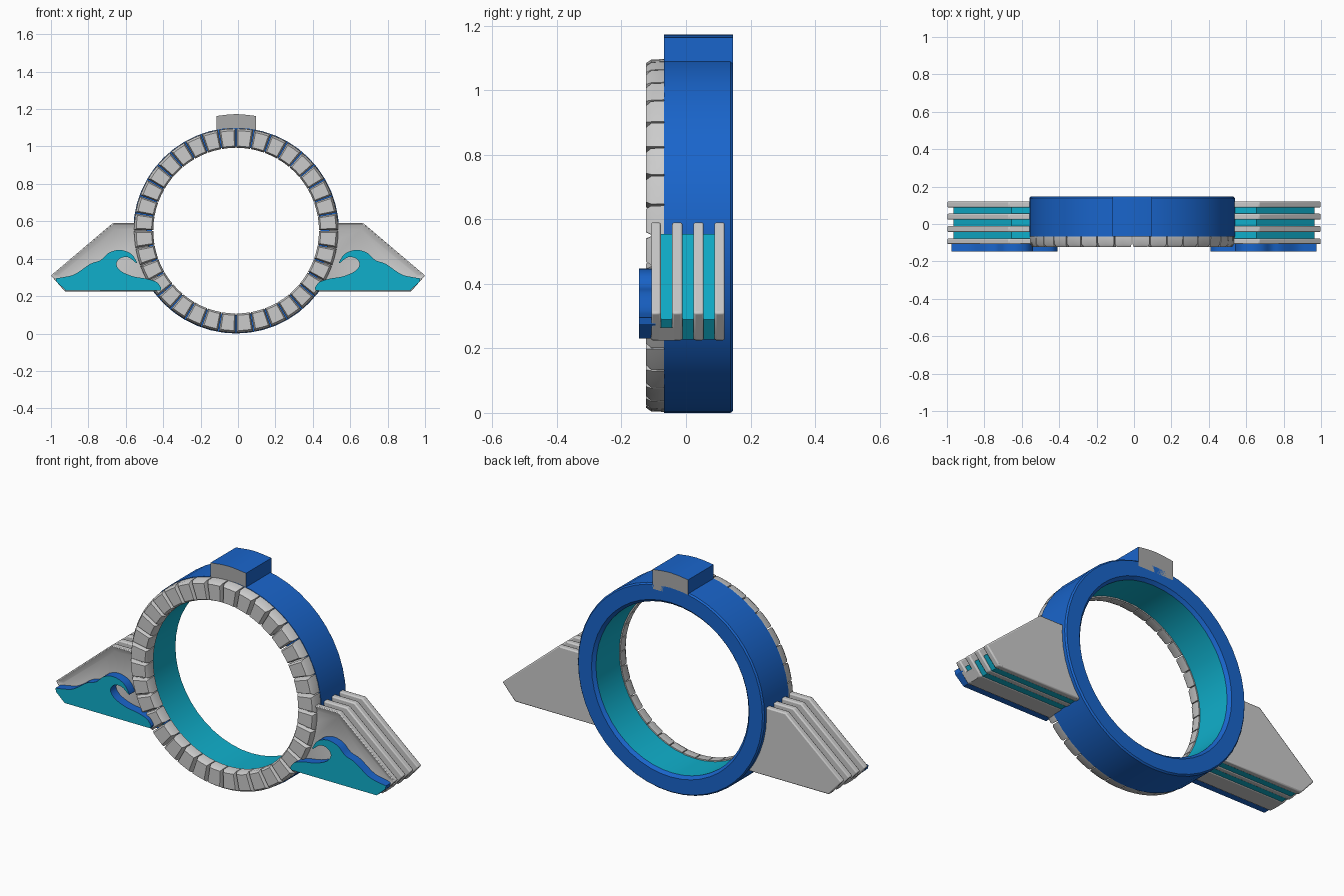
import bpy, bmesh, math
from mathutils import Vector

if "Cube" in bpy.data.objects:
    bpy.data.objects.remove(bpy.data.objects["Cube"])

CX, CZ = -0.01, 0.55      # ring centre


def material(name, color):
    m = bpy.data.materials.new(name)
    m.diffuse_color = (*color, 1)
    m.use_nodes = True
    m.node_tree.nodes["Principled BSDF"].inputs["Base Color"].default_value = m.diffuse_color
    return m


BLUE = material("blue", (0.01, 0.13, 0.60))
CYAN = material("cyan", (0.005, 0.43, 0.60))
GREY = material("grey", (0.4, 0.4, 0.4))


def finish(bm, name, mats=(), bevel=0, angle=30):
    bmesh.ops.recalc_face_normals(bm, faces=bm.faces)
    me = bpy.data.meshes.new(name)
    bm.to_mesh(me)
    bm.free()
    for m in mats:
        me.materials.append(m)
    ob = bpy.data.objects.new(name, me)
    bpy.context.collection.objects.link(ob)
    if bevel:
        b = ob.modifiers.new("bevel", 'BEVEL')
        b.width, b.segments = bevel, 2
        b.limit_method, b.angle_limit = 'ANGLE', math.radians(30)
    bpy.ops.object.select_all(action='DESELECT')
    ob.select_set(True)
    bpy.context.view_layer.objects.active = ob
    bpy.ops.object.shade_smooth_by_angle(angle=math.radians(angle))
    return ob


def prism(name, pts, y0, y1, mats=(), bevel=0, recess=0):
    """Extrude an x-z outline along y; slot 0 = front/back, slot 1 = sides."""
    bm = bmesh.new()
    front = bm.faces.new([bm.verts.new((x, y0, z)) for x, z in pts])
    ext = bmesh.ops.extrude_face_region(bm, geom=[front], use_keep_orig=True)
    new = [v for v in ext["geom"] if isinstance(v, bmesh.types.BMVert)]
    bmesh.ops.translate(bm, verts=new, vec=(0, y1 - y0, 0))
    bmesh.ops.recalc_face_normals(bm, faces=bm.faces)
    if len(mats) > 1:
        for f in bm.faces:
            f.material_index = 0 if abs(f.normal.y) > 0.9 else 1
    if recess:
        bmesh.ops.inset_region(bm, faces=[front], thickness=0.035)
        bmesh.ops.translate(bm, verts=front.verts[:], vec=(0, recess, 0))
    return finish(bm, name, mats, bevel)


def smooth_path(pts, n=4):
    """Open Catmull-Rom curve through the points."""
    p = [Vector(q) for q in pts]
    p = [p[0]] + p + [p[-1]]
    out = []
    for a, b, c, d in zip(p, p[1:], p[2:], p[3:]):
        for i in range(n):
            t = i / n
            out.append(0.5 * (2 * b + (c - a) * t + (2 * a - 5 * b + 4 * c - d) * t * t
                              + (3 * b - a - 3 * c + d) * t ** 3))
    return [tuple(q) for q in out] + [tuple(pts[-1])]


# Ring band: blue outside and rims, cyan inside
section = [(0.55, -0.068), (0.55, 0.138), (0.543, 0.146), (0.465, 0.146),
           (0.45, 0.13), (0.45, -0.068)]
bm = bmesh.new()
SEG = 48
loops = []
for i in range(SEG):
    a = 2 * math.pi * i / SEG
    loops.append([bm.verts.new((CX + r * math.sin(a), y, CZ + r * math.cos(a))) for r, y in section])
for i in range(SEG):
    A, B = loops[i], loops[(i + 1) % SEG]
    for j in range(len(section)):
        k = (j + 1) % len(section)
        bm.faces.new((A[j], A[k], B[k], B[j])).material_index = 1 if j == 4 else 0
finish(bm, "ring_band", (BLUE, CYAN))

# Stone blocks around the front of the ring
bm = bmesh.new()
N = 36
step = 2 * math.pi / N
for i in range(N):
    rings = []
    for y, r0, r1, gap in ((-0.066, 0.443, 0.547, 0.03), (-0.108, 0.443, 0.545, 0.03),
                           (-0.124, 0.452, 0.534, 0.12)):
        ring = []
        for t, r in ((gap, r0), (gap, r1), (0.5, r1), (1 - gap, r1), (1 - gap, r0), (0.5, r0)):
            a = (i + t) * step
            ring.append(bm.verts.new((CX + r * math.sin(a), y, CZ + r * math.cos(a))))
        rings.append(ring)
    for A, B in zip(rings, rings[1:]):
        for j in range(6):
            k = (j + 1) % 6
            bm.faces.new((A[j], A[k], B[k], B[j]))
    bm.faces.new(rings[0])
    bm.faces.new(rings[-1])
finish(bm, "stone_blocks", angle=50)

# Block on top of the ring
prism("top_block", [(-0.115, 1.06), (-0.115, 1.163), (-0.05, 1.171), (-0.01, 1.173),
                    (0.03, 1.171), (0.095, 1.163), (0.095, 1.06)],
      -0.068, 0.146, (GREY, BLUE))

# Side wings: plates, fillings and wave, on both sides
inner = [(0.385, 0.225), (0.43, 0.31), (0.467, 0.40), (0.485, 0.50), (0.49, 0.59)]
plate = inner + [(0.67, 0.59), (1.0, 0.31), (0.925, 0.225)]
filling = [(0.39, 0.228), (0.43, 0.31), (0.467, 0.40), (0.487, 0.555),
           (0.655, 0.555), (0.965, 0.29), (0.915, 0.228)]
base = [(0.39, 0.225), (0.425, 0.265), (0.96, 0.265), (0.925, 0.225)]
wave = smooth_path([(0.975, 0.295), (0.93, 0.302), (0.87, 0.318), (0.79, 0.372), (0.735, 0.392),
                    (0.69, 0.432), (0.63, 0.447), (0.57, 0.425), (0.54, 0.375),
                    (0.585, 0.407), (0.63, 0.402), (0.65, 0.37), (0.625, 0.333),
                    (0.56, 0.305), (0.49, 0.293), (0.435, 0.275), (0.41, 0.243)])
wave += [(0.415, 0.23), (0.92, 0.23), (0.97, 0.275)]

for side, s in (("right", 1), ("left", -1)):
    def flip(pts):
        return [(s * x, z) for x, z in pts]
    for i, y in enumerate((-0.110, -0.043, 0.023, 0.088)):
        prism(f"{side}_wing_plate_{i + 1}", flip(plate), y, y + 0.032,
              bevel=0.006, recess=0.012 if i == 0 else 0)
    prism(f"{side}_wing_filling", flip(filling), -0.085, 0.095, (CYAN,))
    prism(f"{side}_wing_base", flip(base), -0.085, -0.035)
    prism(f"{side}_wave", flip(wave), -0.146, -0.095, (CYAN, BLUE))
